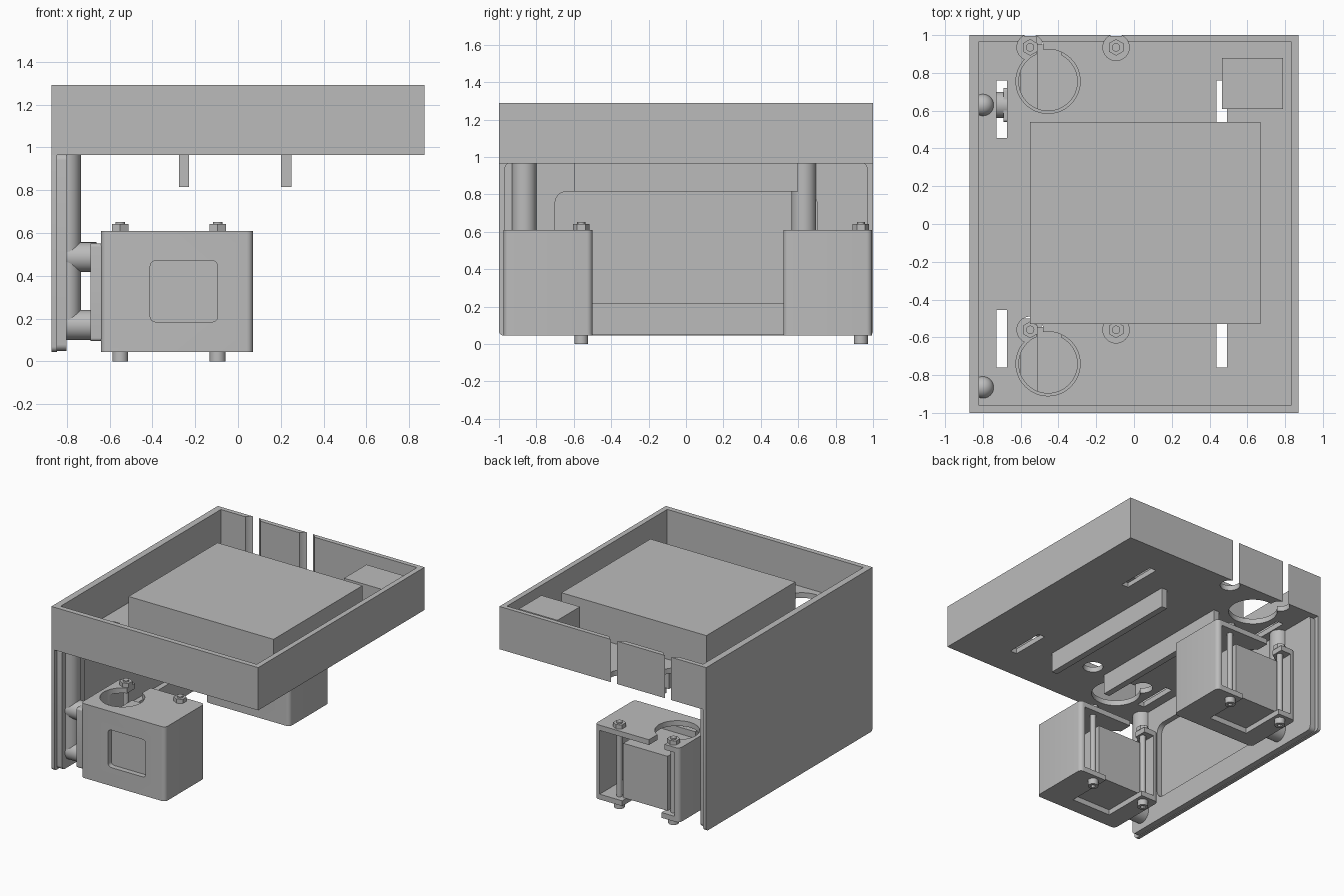
import bpy
import bmesh
import math
from mathutils import Matrix, Vector

if "Cube" in bpy.data.objects:
    bpy.data.objects.remove(bpy.data.objects["Cube"], do_unlink=True)

grey = bpy.data.materials.new("plain_grey")
grey.use_nodes = True
COLOUR = (0.5, 0.5, 0.5, 1)
grey.diffuse_color = COLOUR
grey.node_tree.nodes["Principled BSDF"].inputs["Base Color"].default_value = COLOUR


def finish(name, bm, smooth=False):
    mesh = bpy.data.meshes.new(name)
    bmesh.ops.recalc_face_normals(bm, faces=bm.faces)
    bm.to_mesh(mesh)
    bm.free()
    mesh.materials.append(grey)
    ob = bpy.data.objects.new(name, mesh)
    bpy.context.collection.objects.link(ob)
    if smooth:
        shade(ob)
    return ob


def shade(ob):
    bpy.ops.object.select_all(action="DESELECT")
    ob.select_set(True)
    bpy.context.view_layer.objects.active = ob
    bpy.ops.object.shade_smooth_by_angle(angle=math.radians(35))


def box(name, x, y, z, radius=0, axis=2):
    """Box from three (low, high) ranges, edges along one axis optionally rounded."""
    bm = bmesh.new()
    bmesh.ops.create_cube(bm, size=1)
    for v in bm.verts:
        v.co = Vector([(a + b) / 2 + c * (b - a) for (a, b), c in zip((x, y, z), v.co)])
    if radius:
        edges = [e for e in bm.edges
                 if abs((e.verts[0].co - e.verts[1].co).normalized()[axis]) > 0.9]
        bmesh.ops.bevel(bm, geom=edges, offset=radius, segments=6,
                        profile=0.5, affect="EDGES")
    return finish(name, bm, radius > 0)


def rod(name, start, end, radius, sides=32):
    """Cylinder between two points."""
    a, b = Vector(start), Vector(end)
    turn = (b - a).to_track_quat("Z", "Y").to_matrix().to_4x4()
    bm = bmesh.new()
    bmesh.ops.create_cone(bm, cap_ends=True, segments=sides, radius1=radius,
                          radius2=radius, depth=(b - a).length,
                          matrix=Matrix.Translation((a + b) / 2) @ turn)
    return finish(name, bm, sides > 8)


def ball(name, centre, radius):
    bm = bmesh.new()
    bmesh.ops.create_uvsphere(bm, u_segments=32, v_segments=16, radius=radius,
                              matrix=Matrix.Translation(centre))
    return finish(name, bm, True)


def cut(ob, *cutters):
    """Subtract the cutters and remove them."""
    bpy.context.view_layer.objects.active = ob
    for c in cutters:
        mod = ob.modifiers.new("cut", "BOOLEAN")
        mod.operation = "DIFFERENCE"
        mod.solver = "EXACT"
        mod.object = c
        bpy.ops.object.modifier_apply(modifier=mod.name)
        bpy.data.objects.remove(c, do_unlink=True)
    shade(ob)


UNITS = {"front": -0.975, "back": 0.52}
LENS_X = -0.455
BOLTS = (-0.55, -0.095)
FLOOR = 0.965

# Open tray with its floor openings
tray = box("tray", (-0.87, 0.87), (-1, 1), (FLOOR, 1.29))
cutters = [box("cutter", (-0.82, 0.83), (-0.96, 0.965), (1.005, 1.5))]
for y in UNITS.values():
    cutters.append(rod("cutter", (LENS_X, y + 0.235, 0.9), (LENS_X, y + 0.235, 1.1), 0.17, 48))
    for x in BOLTS:
        cutters.append(rod("cutter", (x, y + 0.415, 0.9), (x, y + 0.415, 1.4), 0.07))
for x in (-0.7, 0.465):
    for side in (-1, 1):
        ends = sorted((0.455 * side, 0.76 * side))
        cutters.append(box("cutter", (x - 0.028, x + 0.028), ends, (0.9, 1.1)))
cut(tray, *cutters)

# Parts lying in the tray
box("main_board", (-0.55, 0.67), (-0.53, 0.54), (1.0, 1.272))
box("small_module", (0.465, 0.79), (0.61, 0.88), (1.0, 1.247))

# Ribs under the tray
for x in (-0.252, 0.225):
    box("tray_rib", (x - 0.024, x + 0.024), (-0.6, 0.6), (0.815, FLOOR + 0.01))

# Hanging side plate with an inset, windowed inner layer
box("side_plate", (-0.87, -0.845), (-1, 1), (0.045, 1.0), 0.025, 0)
inner = box("side_plate_lining", (-0.85, -0.8), (-0.97, 0.97), (0.05, 0.97), 0.03, 0)
cut(inner, box("cutter", (-0.84, -0.7), (-0.7, 0.7), (0.22, 0.815), 0.06, 0))

for side, y in UNITS.items():
    back = y + 0.475
    bolt_y = y + 0.415
    arm_y = y + 0.11

    # Housing, open at the back, with a window, lens opening and lower notch
    housing = box(side + "_housing", (-0.64, 0.07), (y, back), (0.045, 0.61), 0.03)
    cut(housing,
        box("cutter", (-0.6, 0.03), (y + 0.04, back + 0.2), (0.085, 0.57)),
        box("cutter", (-0.41, -0.095), (y - 0.1, y + 0.1), (0.185, 0.47), 0.025, 1),
        rod("cutter", (LENS_X, y + 0.235, 0.5), (LENS_X, y + 0.235, 0.7), 0.155, 48),
        box("cutter", (-0.515, -0.385), (y + 0.3, back + 0.1), (0.5, 0.7)),
        box("cutter", (-0.49, -0.16), (y + 0.12, back + 0.1), (0, 0.1)))

    # Block held inside the housing
    box(side + "_inner_block", (-0.51, -0.137), (y + 0.05, y + 0.43), (0.086, 0.5))
    box(side + "_inner_face", (-0.5, -0.04), (y + 0.045, y + 0.08), (0.086, 0.55))

    # Long bolts with heads and hex nuts
    for x in BOLTS:
        rod(side + "_bolt", (x, bolt_y, 0.02), (x, bolt_y, 0.652), 0.022, 20)
        head = rod(side + "_bolt_head", (x, bolt_y, 0), (x, bolt_y, 0.046), 0.037, 24)
        cut(head, rod("cutter", (x, bolt_y, -0.1), (x, bolt_y, 0.018), 0.018, 6))
        rod(side + "_bolt_nut", (x, bolt_y, 0.609), (x, bolt_y, 0.641), 0.044, 6)

    # Post with domed top, and two arms to the mounting pad
    rod(side + "_post", (-0.8, arm_y, 0.17), (-0.8, arm_y, 1.0), 0.066)
    ball(side + "_post_dome", (-0.8, arm_y, 1.0), 0.058)
    ball(side + "_post_foot", (-0.8, arm_y, 0.17), 0.066)
    for z in (0.17, 0.487):
        rod(side + "_arm", (-0.8, arm_y, z), (-0.66, arm_y, z), 0.07)
    box(side + "_mounting_pad", (-0.69, -0.635), (arm_y - 0.09, arm_y + 0.09),
        (0.095, 0.55), 0.015, 0)
